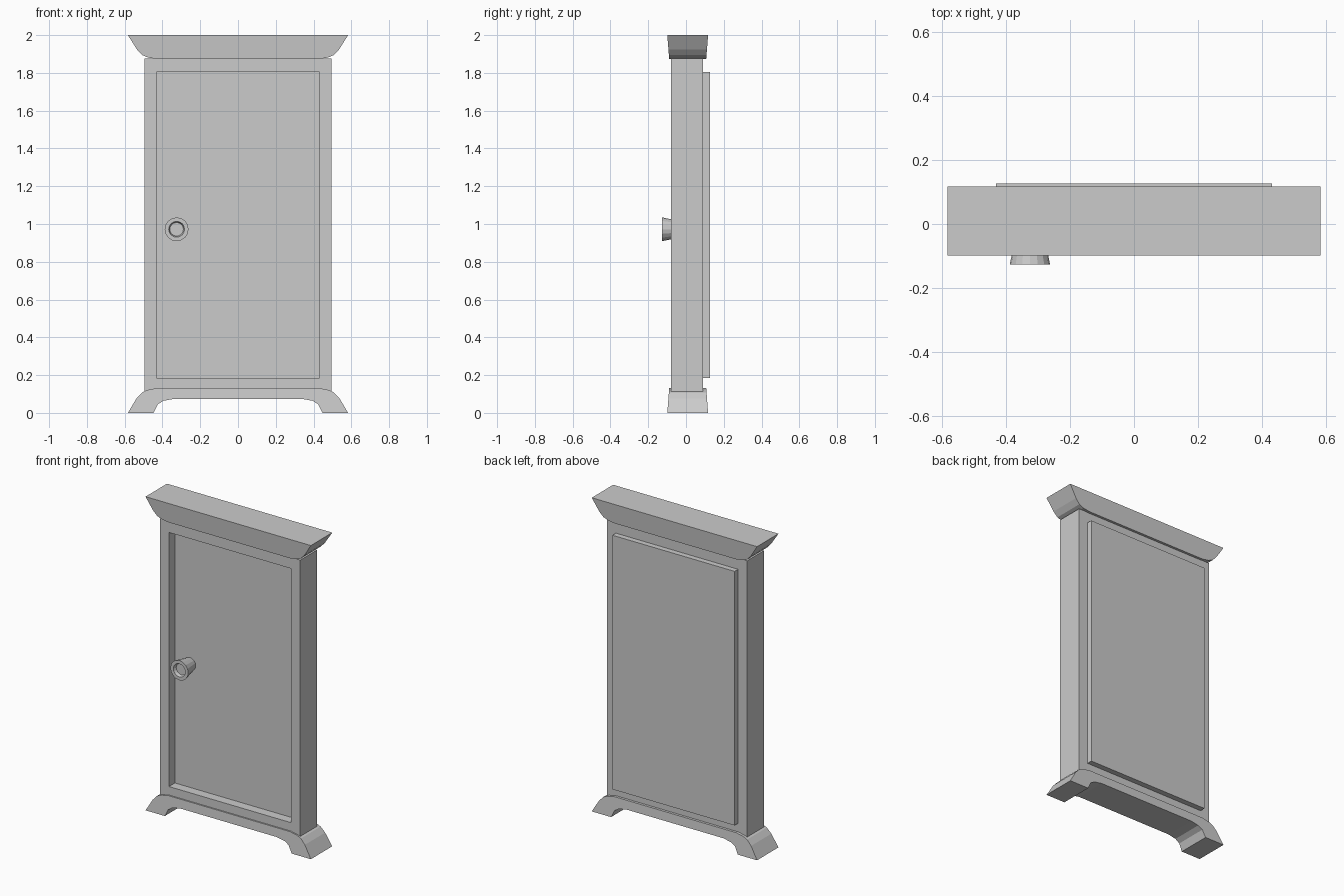
import bpy, bmesh, math

if "Cube" in bpy.data.objects:
    bpy.data.objects.remove(bpy.data.objects["Cube"])


def finish(name, bm):
    bmesh.ops.recalc_face_normals(bm, faces=bm.faces)
    mesh = bpy.data.meshes.new(name)
    bm.to_mesh(mesh)
    bm.free()
    obj = bpy.data.objects.new(name, mesh)
    bpy.context.collection.objects.link(obj)
    return obj


def loft(name, loops, closed=False):
    """Skin equal-length vertex loops; cap the ends, or join last to first."""
    bm = bmesh.new()
    rows = [[bm.verts.new(p) for p in loop] for loop in loops]
    pairs = list(zip(rows, rows[1:]))
    if closed:
        pairs.append((rows[-1], rows[0]))
    for a, b in pairs:
        n = len(a)
        for i in range(n):
            bm.faces.new((a[i], a[(i + 1) % n], b[(i + 1) % n], b[i]))
    if not closed:
        bm.faces.new(rows[0])
        bm.faces.new(rows[-1])
    return finish(name, bm)


def rect(hx, z0, z1, y):
    return [(-hx, y, z0), (hx, y, z0), (hx, y, z1), (-hx, y, z1)]


def circle(r, y, n=16):
    return [(-0.325 + r * math.cos(2 * math.pi * i / n), y,
             0.972 + r * math.sin(2 * math.pi * i / n)) for i in range(n)]


def molding(name, half, taper):
    """Mirrored half profile (x, z), extruded in y with depth varying by z."""
    prof = half + [(-x, z) for x, z in reversed(half)]
    return loft(name, [[(x, 0.009 + s * taper(z), z) for x, z in prof]
                       for s in (-1, 1)])


# Frame around the door opening
OUT, HOLE = (0.495, 0.10, 1.876), (0.431, 0.185, 1.805)
loft("frame", [rect(*OUT, -0.08), rect(*OUT, 0.091),
               rect(*HOLE, 0.091), rect(*HOLE, -0.08)], closed=True)

# Door, recessed at the front and raised at the back
loft("door", [rect(*HOLE, -0.02), rect(*HOLE, 0.126)])

# Flared crown
molding("crown",
        [(0.583, 2.0), (0.535, 1.924), (0.507, 1.894), (0.475, 1.881), (0.43, 1.874)],
        lambda z: 0.098 + 0.01 * (z - 1.874) / 0.126)

# Arched base with splayed feet
molding("base",
        [(0.34, 0.074), (0.395, 0.064), (0.425, 0.045), (0.447, 0.0),
         (0.583, 0.0), (0.537, 0.077), (0.507, 0.109), (0.48, 0.121), (0.43, 0.131)],
        lambda z: 0.108 - 0.01 * z / 0.131)

# Flared knob with a dished face
loft("knob", [circle(0.04, -0.015), circle(0.063, -0.127),
              circle(0.042, -0.127), circle(0.036, -0.107)])
